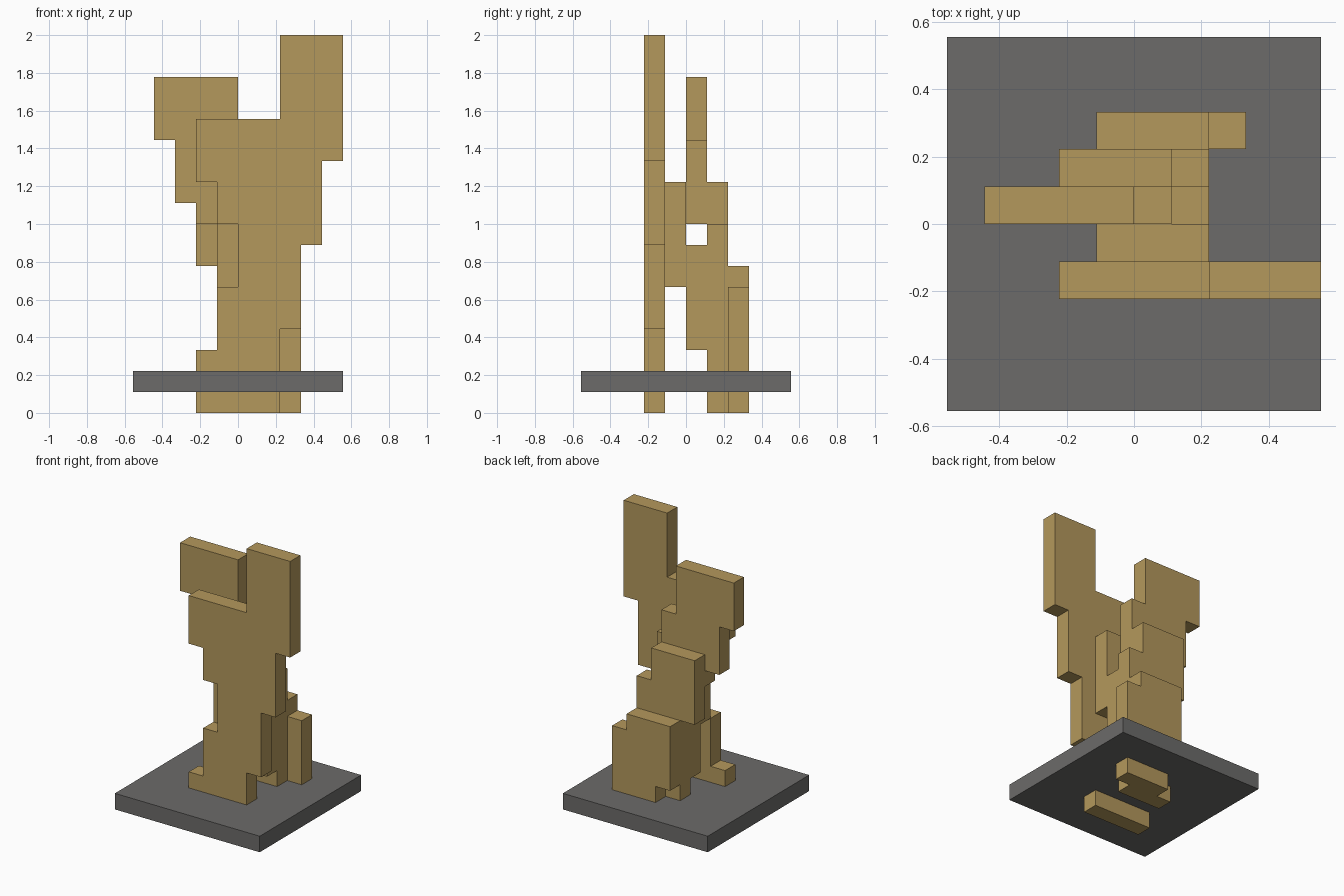
import bpy, bmesh

if "Cube" in bpy.data.objects:
    bpy.data.objects.remove(bpy.data.objects["Cube"])

U = 1 / 9  # one grid unit of the blocky design


def material(name, rgb):
    m = bpy.data.materials.new(name)
    m.diffuse_color = (*rgb, 1)
    m.use_nodes = True
    m.node_tree.nodes["Principled BSDF"].inputs["Base Color"].default_value = m.diffuse_color
    return m


wood = material("tan wood", (0.456, 0.314, 0.107))
stone = material("dark grey", (0.15, 0.147, 0.142))


def slab(name, y0, y1, rows, mat):
    """Stepped slab: rows are (z bottom, z top, x left, x right), stacked upward."""
    right, left = [], []
    for z0, z1, x0, x1 in rows:
        right += [(x1, z0), (x1, z1)]
        left += [(x0, z0), (x0, z1)]
    raw = right + left[::-1]
    # drop repeated and collinear points
    pts = [p for i, p in enumerate(raw) if p != raw[i - 1]]
    n = len(pts)
    pts = [p for i, p in enumerate(pts)
           if not any(pts[i - 1][k] == p[k] == pts[(i + 1) % n][k] for k in (0, 1))]
    bm = bmesh.new()
    face = bm.faces.new([bm.verts.new((x * U, y0 * U, z * U)) for x, z in pts])
    ext = bmesh.ops.extrude_face_region(bm, geom=[face])["geom"]
    bmesh.ops.translate(bm, vec=(0, (y1 - y0) * U, 0),
                        verts=[v for v in ext if isinstance(v, bmesh.types.BMVert)])
    bmesh.ops.recalc_face_normals(bm, faces=bm.faces)
    me = bpy.data.meshes.new(name)
    bm.to_mesh(me)
    bm.free()
    me.materials.append(mat)
    bpy.context.collection.objects.link(bpy.data.objects.new(name, me))


# square base plate
slab("base_plate", -5, 5, [(1, 2, -5, 5)], stone)

# tall front slab
slab("front_slab", -2, -1, [
    (0, 3, -2, 2), (3, 4, -1, 2), (4, 6, -1, 3), (6, 8, 0, 3), (8, 9, 0, 4),
    (9, 11, -1, 4), (11, 12, -2, 4), (12, 14, -2, 5), (14, 18, 2, 5)], wood)

# block joining the front slab to the middle
slab("connecting_block", -1, 0, [(6, 11, -1, 2)], wood)

# middle layer, split by a gap
slab("middle_lower_block", 0, 1, [(3, 8, -1, 2)], wood)
slab("middle_upper_arm", 0, 1, [
    (9, 10, -2, 1), (10, 13, -3, 1), (13, 16, -4, 0)], wood)

# rear leg slab
slab("rear_leg", 1, 2, [(0, 7, -1, 2), (7, 9, -2, 2), (9, 11, -2, 1)], wood)

# rearmost short slab
slab("back_slab", 2, 3, [(0, 3, 0, 3), (3, 6, -1, 3), (6, 7, -1, 2)], wood)
